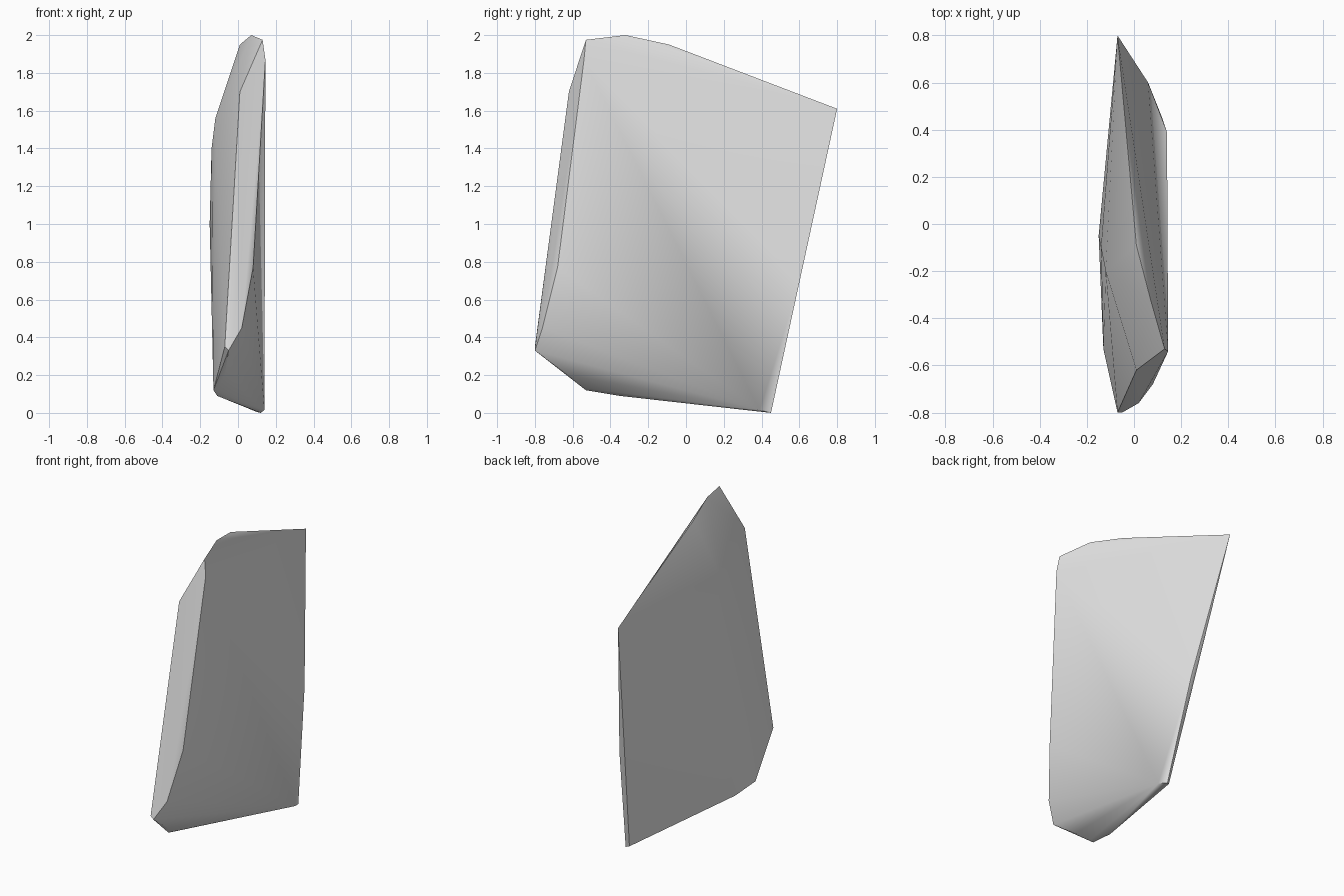
import bpy
import bmesh
import math

default_cube = bpy.data.objects.get("Cube")
if default_cube:
    bpy.data.objects.remove(default_cube, do_unlink=True)


def make_material(name, colour):
    """Create a plain flat material."""
    material = bpy.data.materials.new(name)
    material.use_nodes = True
    material.diffuse_color = colour
    for node in material.node_tree.nodes:
        if node.type == 'BSDF_PRINCIPLED':
            node.inputs["Base Color"].default_value = colour
            node.inputs["Roughness"].default_value = 0.8
    return material


def make_hull(name, outlines, material, smooth_angle):
    """Wrap a convex skin around the corner points of several outlines."""
    bm = bmesh.new()
    for outline in outlines:
        for point in outline:
            bm.verts.new(point)
    hull = bmesh.ops.convex_hull(bm, input=bm.verts[:], use_existing_faces=False)

    # Remove corners that ended up inside the skin
    loose = [v for v in bm.verts if not v.link_faces]
    bmesh.ops.delete(bm, geom=loose, context='VERTS')
    bmesh.ops.recalc_face_normals(bm, faces=bm.faces[:])

    mesh = bpy.data.meshes.new(name)
    bm.to_mesh(mesh)
    bm.free()
    mesh.materials.append(material)

    obj = bpy.data.objects.new(name, mesh)
    bpy.context.collection.objects.link(obj)
    bpy.ops.object.select_all(action='DESELECT')
    obj.select_set(True)
    bpy.context.view_layer.objects.active = obj
    bpy.ops.object.shade_smooth_by_angle(angle=smooth_angle)
    return obj


# Crest running from the pointed back corner to the front top
top_crest = [
    (-.07, .8, 1.61),
    (.01, -.09, 1.95),
    (.07, -.32, 2),
    (.13, -.53, 1.975),
]

# Bevelled front edge, first its left border and then its right border
front_right_border = [
    (.145, -.54, 1.87),
    (.08, -.68, .77),
    (.02, -.76, .45),
    (-.05, -.8, .33),
]
front_left_border = [
    (.01, -.62, 1.7),
    (-.07, -.8, .35),
]

# Narrow underside, rising towards the front
bottom_rim = [
    (-.07, -.62, .2),
    (-.11, -.53, .13),
    (-.13, -.53, .12),
    (-.11, -.35, .09),
    (.1, .44, .005),
    (.12, .45, 0),
    (.14, .39, .015),
]

# Back edge and the gentle bulge of the broad side
back_edge = [(.06, .6, .69)]
side_bulge = [
    (-.15, -.05, 1),
    (-.14, -.1, 1.4),
    (-.12, -.2, 1.56),
]

stone_grey = make_material("stone_grey", (.8, .8, .8, 1))
make_hull(
    "stone_shard",
    [top_crest, front_right_border, front_left_border,
     bottom_rim, back_edge, side_bulge],
    stone_grey,
    math.radians(30),
)
